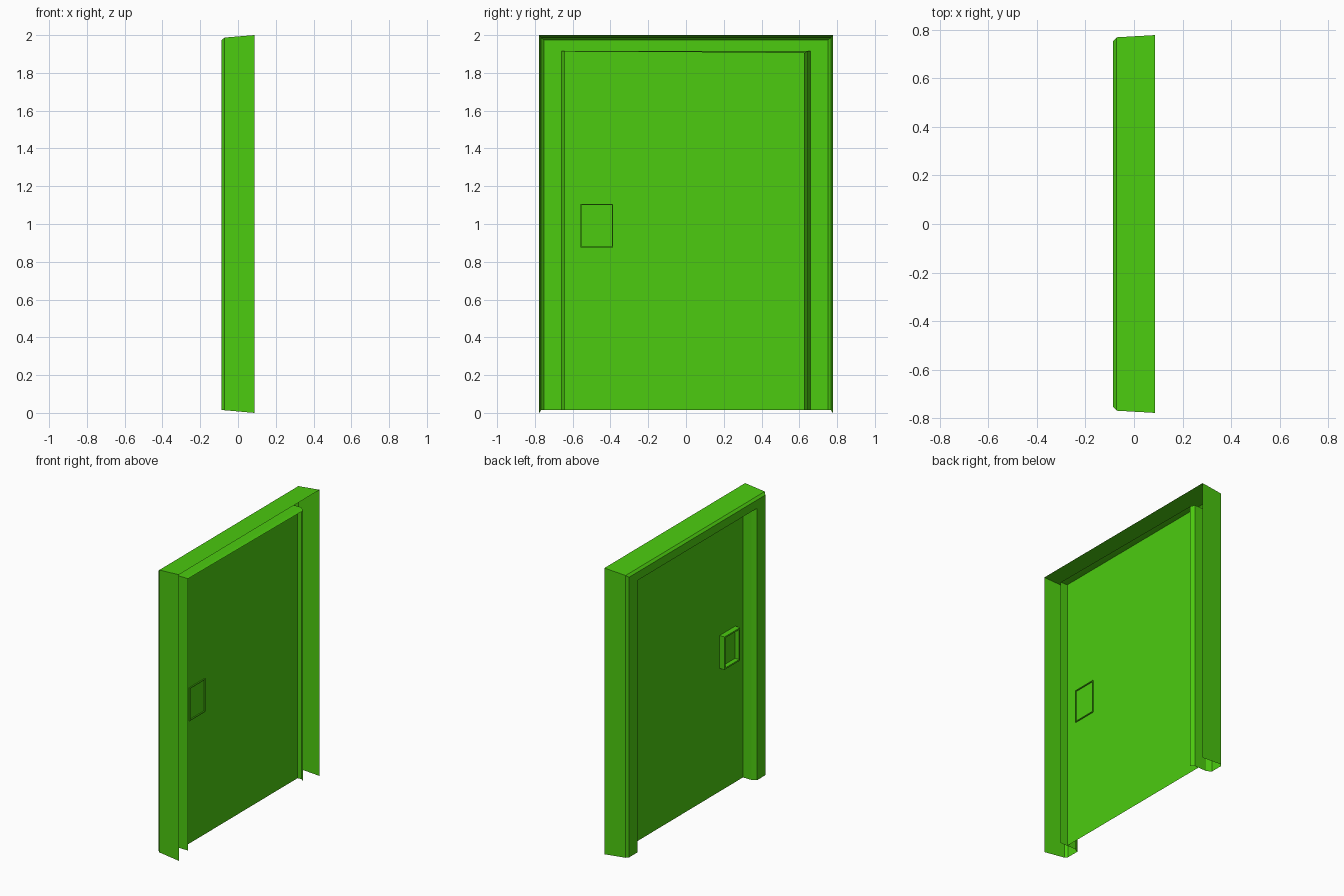
import bpy, bmesh

if "Cube" in bpy.data.objects:
    bpy.data.objects.remove(bpy.data.objects["Cube"])

green = bpy.data.materials.new("green_paint")
green.diffuse_color = (0.072, 0.6, 0.005, 1)
green.use_nodes = True
green.node_tree.nodes["Principled BSDF"].inputs["Base Color"].default_value = green.diffuse_color


def finish(bm, name):
    bmesh.ops.recalc_face_normals(bm, faces=bm.faces)
    mesh = bpy.data.meshes.new(name)
    bm.to_mesh(mesh)
    bm.free()
    mesh.materials.append(green)
    obj = bpy.data.objects.new(name, mesh)
    bpy.context.collection.objects.link(obj)
    return obj


# Door frame: open-backed casing, an n-shaped strip lofted through rings
# each ring: x, left half width, right half width, left top, right top, bottom
rings = [
    (0.087, 0.777, 0.777, 2.0, 2.0, 0.0),
    (-0.071, 0.768, 0.768, 1.987, 1.987, 0.014),
    (-0.087, 0.752, 0.752, 1.973, 1.973, 0.015),
    (-0.087, 0.66, 0.66, 1.915, 1.915, 0.015),
    (-0.055, 0.643, 0.643, 1.915, 1.915, 0.015),
    (0.04, 0.643, 0.645, 1.915, 1.915, 0.015),
    (0.064, 0.643, 0.626, 1.915, 1.905, 0.015),
]
bm = bmesh.new()
loops = []
for x, left, right, top_l, top_r, low in rings:
    points = [(x, -left, low), (x, -left, top_l), (x, right, top_r), (x, right, low)]
    loops.append([bm.verts.new(p) for p in points])
for a, b in zip(loops, loops[1:]):
    for i in range(3):
        bm.faces.new((a[i], a[i + 1], b[i + 1], b[i]))
finish(bm, "door_frame")

# Door panel: single sheet set inside the frame
bm = bmesh.new()
bm.faces.new([bm.verts.new((0.01, y, z)) for y, z in
              [(-0.643, 0.015), (0.643, 0.015), (0.643, 1.915), (-0.643, 1.915)]])
finish(bm, "door_panel")

# Handle: raised box with a recess on both faces
bm = bmesh.new()
bmesh.ops.create_cube(bm, size=1)
for v in bm.verts:
    v.co.x = -0.028 if v.co.x < 0 else 0.018
    v.co.y = -0.472 + v.co.y * 0.172
    v.co.z = 0.99 + v.co.z * 0.23
bm.normal_update()
for face in [f for f in bm.faces if abs(f.normal.x) > 0.9]:
    front = face.normal.x < 0
    bmesh.ops.inset_individual(bm, faces=[face], thickness=0.015 if front else 0.008)
    pocket = bmesh.ops.extrude_discrete_faces(bm, faces=[face])["faces"][0]
    for v in pocket.verts:
        v.co.x = 0.004 if front else 0.009
finish(bm, "recessed_handle")
